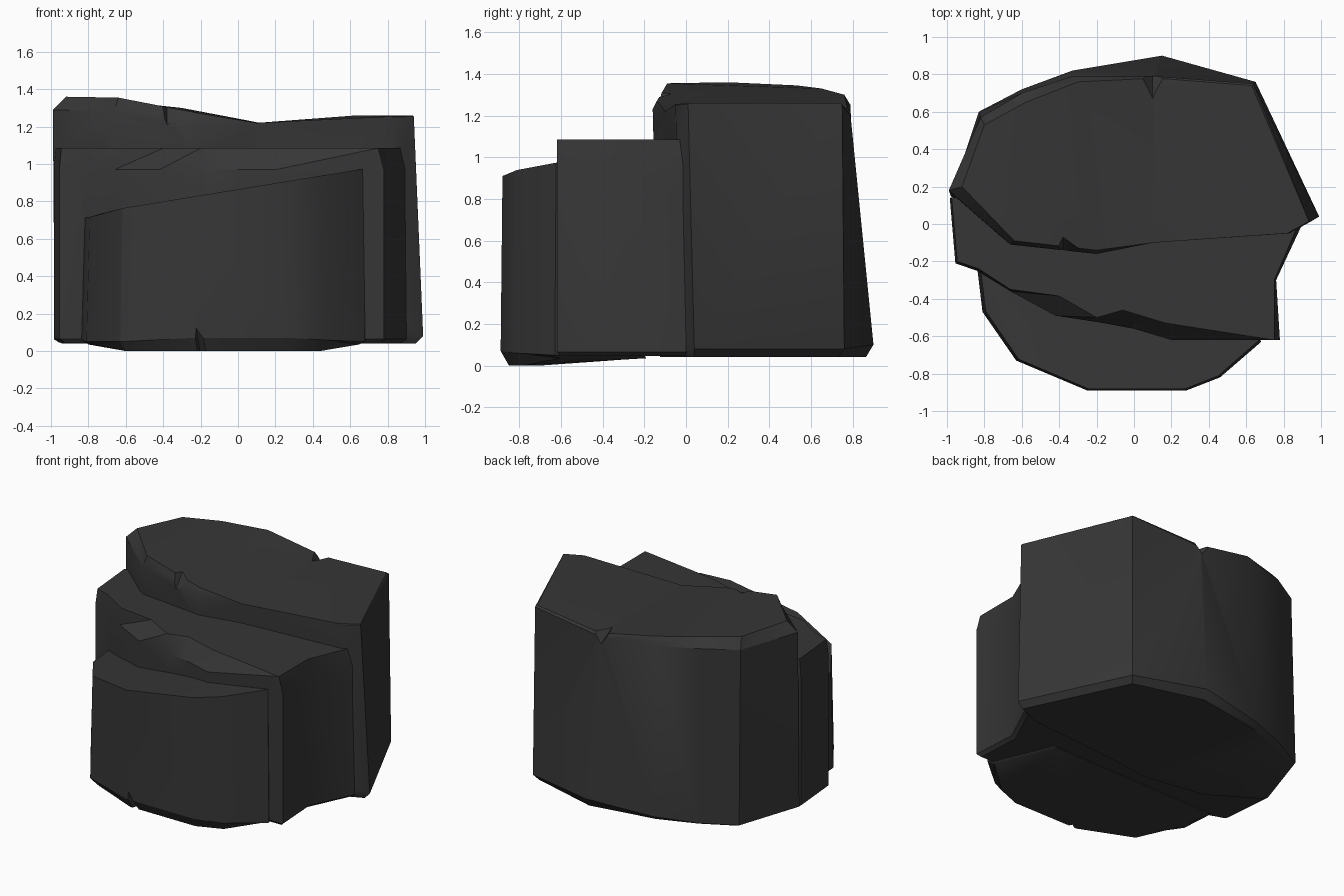
import bpy, bmesh, math

if "Cube" in bpy.data.objects:
    bpy.data.objects.remove(bpy.data.objects["Cube"])

stone = bpy.data.materials.new("dark stone")
stone.diffuse_color = (0.037, 0.037, 0.037, 1)
stone.use_nodes = True
stone.node_tree.nodes["Principled BSDF"].inputs["Base Color"].default_value = stone.diffuse_color


def make_object(name, bm):
    bmesh.ops.recalc_face_normals(bm, faces=bm.faces)
    mesh = bpy.data.meshes.new(name)
    bm.to_mesh(mesh)
    bm.free()
    mesh.materials.append(stone)
    ob = bpy.data.objects.new(name, mesh)
    bpy.context.collection.objects.link(ob)
    return ob


def tier(name, rings, top_faces=None):
    """Skin matching rings of points, bottom to top, and cap both ends."""
    bm = bmesh.new()
    loops = [[bm.verts.new(p) for p in ring] for ring in rings]
    n = len(rings[0])
    for a, b in zip(loops, loops[1:]):
        for i in range(n):
            j = (i + 1) % n
            bm.faces.new((a[i], a[j], b[j], b[i]))
    bm.faces.new(loops[0])
    for f in top_faces or [range(n)]:
        bm.faces.new([loops[-1][i] for i in f])
    bmesh.ops.recalc_face_normals(bm, faces=bm.faces)
    bmesh.ops.triangulate(bm, faces=bm.faces)
    return make_object(name, bm)


def chip(name, pts):
    bm = bmesh.new()
    for p in pts:
        bm.verts.new(p)
    bmesh.ops.convex_hull(bm, input=bm.verts)
    return make_object(name, bm)


def combine(ob, other, op):
    mod = ob.modifiers.new(op, 'BOOLEAN')
    mod.operation, mod.solver, mod.object = op, 'EXACT', other
    bpy.context.view_layer.objects.active = ob
    bpy.ops.object.modifier_apply(modifier=mod.name)
    bpy.data.objects.remove(other)


def foot(ring, scale, z):
    return [(x * scale, y * scale, z) for x, y, _ in ring]


# Tall back tier: wall rim, shoulder, then a sloping plateau
rim = [(-.98, .15, .06), (-.83, .60, .06), (-.6, .72, .06), (-.33, .82, .07),
       (.15, .90, .10), (.65, .76, .08), (.99, .04, .08), (.83, -.03, .07),
       (.1, -.09, .07), (-.2, -.13, .07), (-.65, -.06, .07)]
shoulder = [(-.99, .18, 1.29), (-.82, .57, 1.27), (-.6, .70, 1.27), (-.33, .79, 1.25),
            (.12, .79, 1.20), (.64, .75, 1.25), (.94, .01, 1.255), (.83, -.05, 1.25),
            (.1, -.10, 1.21), (-.2, -.16, 1.23), (-.66, -.11, 1.28)]
plateau = [(-.92, .20, 1.36), (-.80, .53, 1.345), (-.58, .65, 1.33), (-.3, .76, 1.30),
           (.12, .78, 1.22), (.63, .74, 1.26), (.935, .015, 1.26), (.82, -.05, 1.255),
           (.1, -.10, 1.22), (-.2, -.14, 1.27), (-.64, -.09, 1.355)]
rock = tier("stepped_rock", [foot(rim, .96, .04), rim, shoulder, plateau],
            [(0, 1, 2, 10), (2, 3, 9, 10), (3, 4, 8, 9), (4, 5, 6, 7, 8)])

# Middle step with a broken front edge
low = [(-.985, .14), (-.955, -.21), (-.84, -.25), (-.66, -.36), (-.42, -.49),
       (-.16, -.53), (0, -.56), (.2, -.62), (.78, -.62), (.76, -.30), (.9, .0), (.3, .3)]
high = [(-.975, .14), (-.945, -.20), (-.83, -.24), (-.66, -.35), (-.4, -.385),
        (-.2, -.50), (-.06, -.46), (.17, -.53), (.75, -.62), (.75, -.30), (.88, .0), (.3, .3)]
base = [(x, y, .065) for x, y in low]
middle = tier("middle_step", [foot(base, .97, .045), base,
                              [(x, y, .97) for x, y in low],
                              [(x, y, 1.085) for x, y in high]])

# Low front step, rising towards the right
front = [(-.84, -.22, .06), (-.81, -.47, .05), (-.63, -.73, .05), (-.25, -.89, .07),
         (.28, -.89, .07), (.46, -.82, .06), (.68, -.63, .05), (.5, -.2, .05)]
top = [(x * .98, y * .99, .865 + .16 * x - (.02 if x < -.7 else 0)) for x, y, _ in front]
toe = [(x * .95, y * .955, 0.0 if y < -.7 else .035) for x, y, _ in front]
lower = tier("front_step", [toe, front, top])

combine(rock, middle, 'UNION')
combine(rock, lower, 'UNION')

# Chips knocked out of the edges
chips = [
    [(-.38, -.05, 1.33), (-.46, -.2, 1.36), (-.15, -.2, 1.31), (-.38, -.2, 1.13), (-.38, -.1, 1.5)],
    [(.1, .66, 1.23), (0, .86, 1.25), (.22, .86, 1.25), (.1, .88, 1.1), (.1, .8, 1.5)],
    [(-.24, -.95, .22), (-.12, -.95, .05), (-.26, -.95, -.05), (-.2, -.8, -.02)],
]
for pts in chips:
    combine(rock, chip("chip", pts), 'DIFFERENCE')

# Smooth walls, sharp edges
rock.select_set(True)
bpy.context.view_layer.objects.active = rock
bpy.ops.object.shade_smooth_by_angle(angle=math.radians(30))
